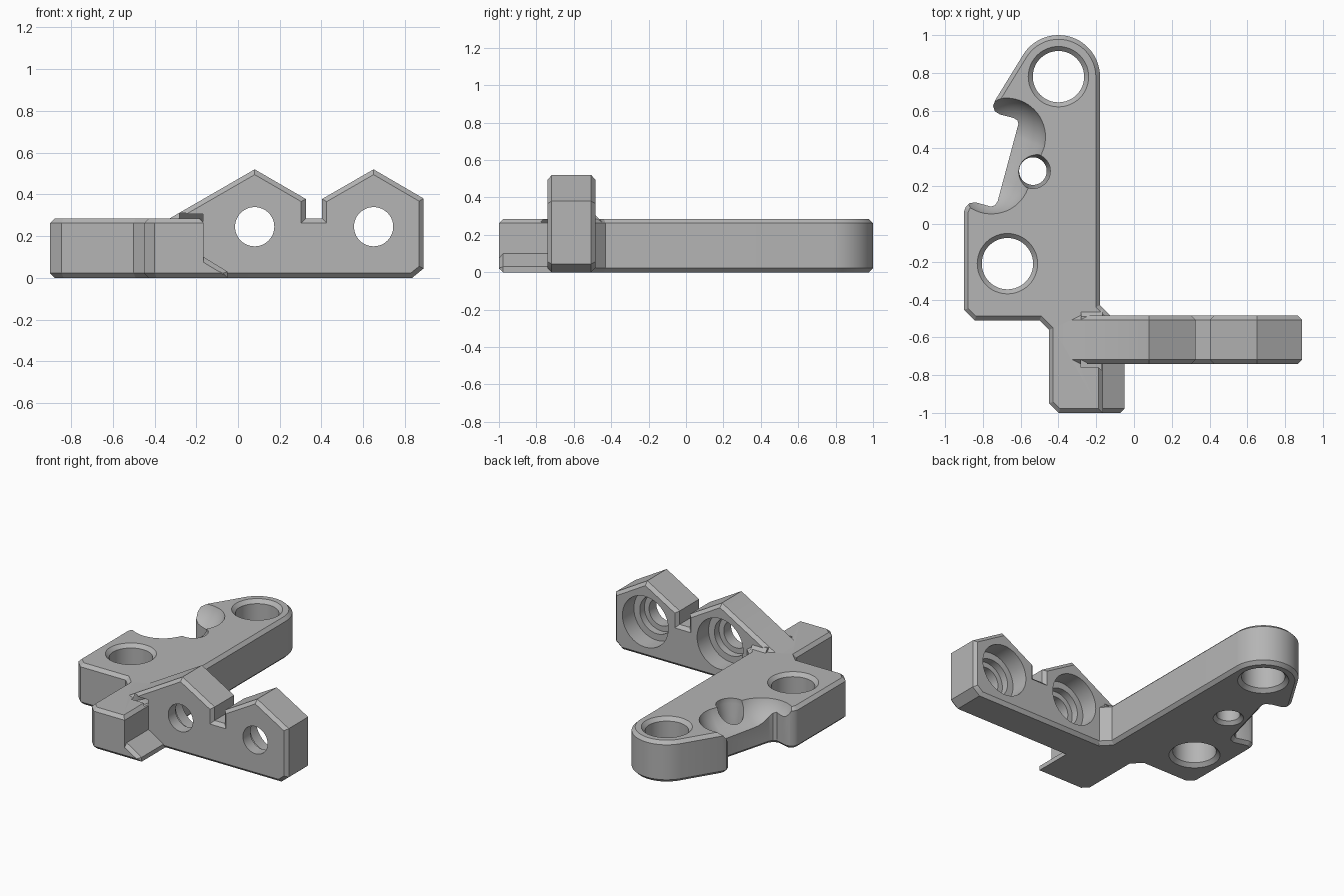
import bpy, bmesh
from math import cos, sin, radians, sqrt
from mathutils import Vector, Matrix

cube = bpy.data.objects.get("Cube")
if cube:
    bpy.data.objects.remove(cube, do_unlink=True)

grey = bpy.data.materials.new("plain_grey")
grey.use_nodes = True
colour = (0.46, 0.46, 0.46, 1)
grey.diffuse_color = colour
grey.node_tree.nodes["Principled BSDF"].inputs["Base Color"].default_value = colour

CHAMFER = 0.022
TOP = 0.285


def finish(bm, name):
    bmesh.ops.recalc_face_normals(bm, faces=bm.faces)
    mesh = bpy.data.meshes.new(name)
    bm.to_mesh(mesh)
    bm.free()
    mesh.materials.append(grey)
    ob = bpy.data.objects.new(name, mesh)
    bpy.context.scene.collection.objects.link(ob)
    return ob


def prism(name, outline, low, high, place, chamfer=CHAMFER):
    """Extrude an outline from low to high and chamfer both rims."""
    bm = bmesh.new()
    a = [bm.verts.new(place(u, v, low)) for u, v in outline]
    b = [bm.verts.new(place(u, v, high)) for u, v in outline]
    caps = [bm.faces.new(a), bm.faces.new(b)]
    n = len(a)
    for i in range(n):
        j = (i + 1) % n
        bm.faces.new((a[i], a[j], b[j], b[i]))
    bmesh.ops.recalc_face_normals(bm, faces=bm.faces)
    if chamfer:
        rim = list({e for f in caps for e in f.edges})
        bmesh.ops.bevel(bm, geom=rim, offset=chamfer, segments=1,
                        affect='EDGES', clamp_overlap=False)
    return finish(bm, name)


def lathe(name, profile, centre, axis, sides=48):
    """Revolve (radius, height) points about an axis."""
    turn = Vector(axis).to_track_quat('Z', 'Y').to_matrix().to_4x4()
    frame = Matrix.Translation(centre) @ turn
    bm = bmesh.new()
    rings = []
    for r, h in profile:
        rings.append([bm.verts.new(frame @ Vector((
            r * cos(radians(360 * i / sides)), r * sin(radians(360 * i / sides)), h)))
            for i in range(sides)])
    for lo, hi in zip(rings, rings[1:]):
        for i in range(sides):
            j = (i + 1) % sides
            bm.faces.new((lo[i], lo[j], hi[j], hi[i]))
    bm.faces.new(rings[0])
    bm.faces.new(rings[-1])
    return finish(bm, name)


def combine(body, tool, operation):
    """Apply a boolean and discard the tool."""
    tool.hide_render = True
    mod = body.modifiers.new("combine", 'BOOLEAN')
    mod.operation = operation
    mod.solver = 'EXACT'
    mod.object = tool
    bpy.context.view_layer.update()
    graph = bpy.context.evaluated_depsgraph_get()
    mesh = bpy.data.meshes.new_from_object(body.evaluated_get(graph))
    body.modifiers.clear()
    body.data = mesh
    bpy.data.objects.remove(tool, do_unlink=True)


def flat(u, v, w):
    return (u, v, w)


def upright(u, v, w):
    return (u, w, v)


def crosswise(u, v, w):
    return (w, u, v)


# Base plate: rounded end, hook, waist, shoulder and foot
end_x, end_y, end_r = -0.40, 0.78, 0.22
outline = [(-0.45, -0.95), (-0.40, -1), (-0.165, -1), (-0.165, -0.6),
           (-0.12, -0.6), (-0.12, -0.49), (-0.18, -0.43)]
outline += [(end_x + end_r * cos(radians(t)), end_y + end_r * sin(radians(t)))
            for t in range(0, 151, 6)]
outline += [(-0.735, 0.655), (-0.746, 0.625), (-0.737, 0.597), (-0.71, 0.58),
            (-0.64, 0.562), (-0.618, 0.55), (-0.612, 0.53),
            (-0.722, 0.12), (-0.735, 0.10), (-0.757, 0.092),
            (-0.84, 0.115), (-0.87, 0.11), (-0.89, 0.092), (-0.9, 0.065),
            (-0.9, -0.455), (-0.845, -0.51), (-0.5, -0.51), (-0.45, -0.56)]
bracket = prism("bracket", outline, 0, TOP, flat)

# Upright arm with two peaks and a notch
arm_outline = [(-0.4, 0), (0.835, 0), (0.89, 0.045), (0.89, 0.38), (0.65, 0.52),
               (0.403, 0.378), (0.403, TOP), (0.325, TOP), (0.325, 0.378),
               (0.08, 0.52), (-0.4, 0.243)]
arm = prism("arm", arm_outline, -0.74, -0.485, upright)
combine(bracket, arm, 'UNION')

# Sloping toe beside the foot
toe = prism("toe", [(-0.22, 0), (-0.05, 0), (-0.05, 0.03), (-0.165, 0.1), (-0.22, 0.1)],
            -1, -0.68, upright)
combine(bracket, toe, 'UNION')

# Small sloped ridge where the arm meets the plate
ridge = prism("ridge", [(-0.775, 0.27), (-0.735, 0.31), (-0.49, 0.31), (-0.45, 0.27)],
              -0.28, -0.167, crosswise, 0)
combine(bracket, ridge, 'UNION')

# Rounded scoop hollowed along the waist
start, stop = Vector((-0.755, 0.26, 0.36)), Vector((-0.675, 0.46, 0.36))
length, scoop_r = (stop - start).length, 0.22
steps = [radians(t) for t in range(-90, 91, 6)]
capsule = [(max(0.002, scoop_r * cos(t)), scoop_r * sin(t) + (length if t > 0 else 0))
           for t in steps]
combine(bracket, lathe("scoop_cutter", capsule, start, stop - start, 64), 'DIFFERENCE')

# Two large chamfered holes through the plate
for x, y in ((end_x, end_y), (-0.67, -0.21)):
    hole = [(0.18, -0.02), (0.16, 0), (0.136, 0.024), (0.136, TOP - 0.024),
            (0.16, TOP), (0.18, TOP + 0.02)]
    combine(bracket, lathe("hole_cutter", hole, (x, y, 0), (0, 0, 1)), 'DIFFERENCE')

# Small hole through the scoop
small = [(0.115, -0.02), (0.095, 0), (0.073, 0.022), (0.073, 0.17), (0.092, 0.25), (0.092, 0.4)]
combine(bracket, lathe("small_hole_cutter", small, (-0.535, 0.28, 0), (0, 0, 1)), 'DIFFERENCE')

# Stepped bores through the arm, wide at the back
for x in (0.08, 0.65):
    bore = [(0.094, -0.05), (0.094, 0.08), (0.13, 0.08), (0.13, 0.13),
            (0.175, 0.13), (0.175, 0.35)]
    combine(bracket, lathe("bore_cutter", bore, (x, -0.74, 0.245), (0, 1, 0)), 'DIFFERENCE')

# Smooth curved walls, keep chamfers crisp
for ob in bpy.context.selected_objects:
    ob.select_set(False)
bracket.select_set(True)
bpy.context.view_layer.objects.active = bracket
bpy.ops.object.shade_smooth_by_angle(angle=radians(30))
